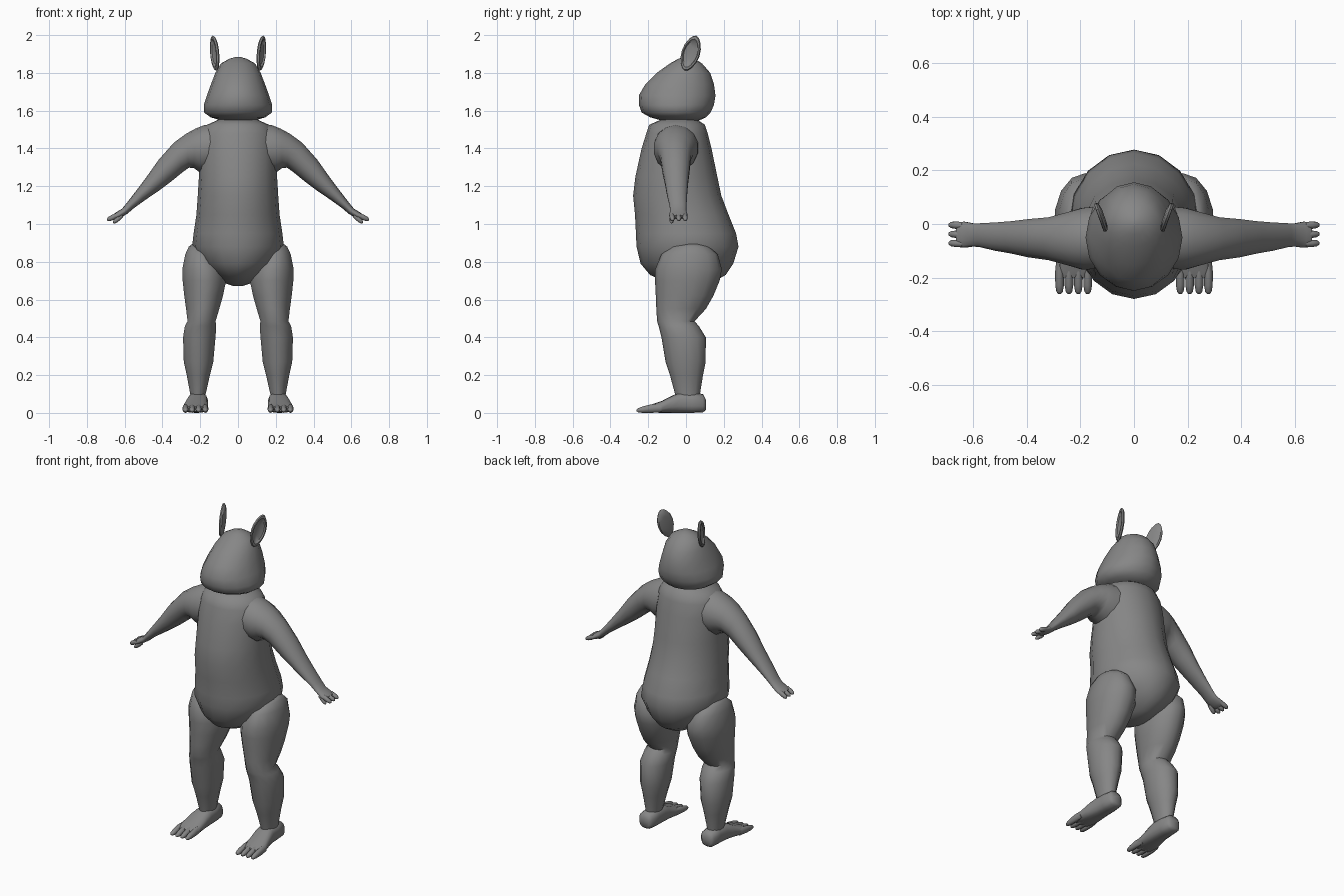
import bpy, bmesh, math
from mathutils import Vector

fur = bpy.data.materials.new("grey_fur")
fur.diffuse_color = (0.24, 0.24, 0.24, 1)


def finish(name, bm, angle, mirror):
    bmesh.ops.recalc_face_normals(bm, faces=bm.faces)
    me = bpy.data.meshes.new(name)
    bm.to_mesh(me)
    bm.free()
    me.materials.append(fur)
    for p in me.polygons:
        p.use_smooth = True
    me.set_sharp_from_angle(angle=math.radians(angle))
    ob = bpy.data.objects.new(name, me)
    bpy.context.collection.objects.link(ob)
    if mirror:
        m = ob.modifiers.new("both_sides", 'MIRROR')
        m.use_mirror_merge = False
    return ob


def loft(name, rings, sides=14, power=1.0, mirror=True, angle=60):
    """Skin of oval rings; each ring is (edge point, opposite point, half-depth vector)."""
    bm = bmesh.new()
    rows = []
    for p, q, v in rings:
        p, q, v = Vector(p), Vector(q), Vector(v)
        mid, u = (p + q) / 2, (p - q) / 2
        row = []
        for i in range(sides):
            a = 2 * math.pi * i / sides
            c, s = math.cos(a), math.sin(a)
            c = math.copysign(abs(c) ** power, c)
            s = math.copysign(abs(s) ** power, s)
            row.append(bm.verts.new(mid + u * c + v * s))
        rows.append(row)
    for a, b in zip(rows, rows[1:]):
        for i in range(sides):
            j = (i + 1) % sides
            bm.faces.new((a[i], a[j], b[j], b[i]))
    bm.faces.new(rows[0])
    bm.faces.new(rows[-1])
    return finish(name, bm, angle, mirror)


def upright(table):
    """Rows of z, front y, back y, centre x, half width."""
    return [((x, f, z), (x, b, z), (w, 0, 0)) for z, f, b, x, w in table]


# Head, wide at the cheeks
loft("head", upright([
    (1.548, -.13, .07, 0, .09), (1.565, -.19, .105, 0, .145),
    (1.59, -.235, .13, 0, .18), (1.63, -.249, .148, 0, .181),
    (1.68, -.25, .156, 0, .165), (1.74, -.215, .148, 0, .143),
    (1.80, -.155, .128, 0, .12), (1.85, -.085, .085, 0, .09),
    (1.875, -.04, .045, 0, .045), (1.885, -.01, .015, 0, .01)]),
    sides=16, mirror=False)

# Torso with the heavy lower belly and rump
loft("torso", upright([
    (.672, -.01, .06, 0, .025), (.685, -.09, .13, 0, .065),
    (.73, -.19, .21, 0, .125), (.79, -.24, .25, 0, .195),
    (.88, -.262, .278, 0, .243), (.95, -.265, .265, 0, .235),
    (1.05, -.27, .225, 0, .22), (1.15, -.28, .187, 0, .213),
    (1.25, -.268, .166, 0, .207), (1.40, -.235, .135, 0, .205),
    (1.48, -.21, .115, 0, .195), (1.525, -.195, .10, 0, .165),
    (1.545, -.15, .07, 0, .12), (1.56, -.12, .05, 0, .09)]),
    sides=16, mirror=False)

# Legs: full thigh, pinched knee, calf and ankle
loft("leg", upright([
    (.893, -.01, .07, .215, .03), (.88, -.075, .12, .207, .055),
    (.84, -.13, .168, .196, .085), (.76, -.163, .19, .182, .116),
    (.70, -.164, .178, .178, .118), (.62, -.16, .145, .182, .105),
    (.55, -.157, .105, .187, .09), (.485, -.153, .045, .193, .076),
    (.46, -.145, .068, .198, .085), (.40, -.13, .105, .205, .088),
    (.27, -.108, .104, .209, .08), (.20, -.085, .09, .21, .063),
    (.10, -.058, .074, .212, .042), (.06, -.05, .07, .212, .04)]))

# Feet: rows of y, top z, bottom z, centre x, half width
loft("foot", [((x, y, t), (x, y, b), (w, 0, 0)) for y, t, b, x, w in [
    (.105, .07, .015, .215, .03), (.09, .10, .003, .213, .046),
    (.03, .107, 0, .212, .051), (-.03, .107, 0, .213, .054),
    (-.07, .093, 0, .217, .059), (-.13, .062, 0, .223, .066),
    (-.175, .047, .002, .225, .067), (-.20, .035, .008, .225, .058)]],
    power=.75)
for n, x in enumerate((.173, .208, .243, .278)):
    loft(f"toe_{n + 1}", [((x, y, t), (x, y, b), (r, 0, 0)) for y, t, b, r in [
        (-.13, .05, .004, .012), (-.18, .046, 0, .017), (-.23, .034, 0, .016),
        (-.253, .025, .003, .012), (-.262, .016, .009, .005)]], sides=8)

# Arms: rows of top x, top z, bottom x, bottom z, centre y, half depth
loft("arm", [((a, y, b), (c, y, d), (0, h, 0)) for a, b, c, d, y, h in [
    (.10, 1.535, .13, 1.28, -.05, .12), (.18, 1.523, .205, 1.275, -.055, .118),
    (.225, 1.505, .235, 1.297, -.055, .107), (.275, 1.478, .26, 1.298, -.055, .096),
    (.34, 1.43, .29, 1.277, -.055, .082), (.42, 1.34, .36, 1.22, -.053, .073),
    (.48, 1.255, .425, 1.172, -.05, .062), (.54, 1.175, .49, 1.128, -.047, .054),
    (.59, 1.11, .55, 1.085, -.042, .046), (.615, 1.08, .585, 1.055, -.041, .044),
    (.645, 1.062, .625, 1.03, -.04, .05), (.665, 1.047, .652, 1.026, -.04, .046)]])


def digit(name, start, end, r):
    a, b = Vector(start), Vector(end)
    d = (b - a).normalized()
    up = d.cross(Vector((0, 1, 0))).normalized()
    side = up.cross(d)
    loft(name, [(a.lerp(b, t) + up * r * k, a.lerp(b, t) - up * r * k, side * r * k)
                for t, k in ((0, .9), (.4, 1), (.8, .85), (.95, .5), (1, .2))], sides=8)


for n, y in enumerate((-.074, -.04, -.006)):
    digit(f"finger_{n + 1}", (.64, y, 1.046), (.693, y + .003, 1.021), .014)
digit("thumb", (.615, -.07, 1.045), (.66, -.078, 1.006), .013)

# Ears: leaf outline with a thin rim and a dished outer face
along = Vector((.022, .062, .185))
out = Vector((.93, -.33, 0))
out = (out - along * out.dot(along) / along.length_squared).normalized()
wide = out.cross(along).normalized()
base = Vector((.112, -.006, 1.812))
bm = bmesh.new()
N = 16
layers = []
for scale, push in ((.55, -.013), (.9, -.008), (1, 0), (.95, .008), (.8, .009), (.72, .001), (.35, -.005)):
    ring = []
    for i in range(N):
        a = 2 * math.pi * i / N
        v = .5 - .5 * math.cos(a) * scale
        w = .047 * math.sin(a) * scale * (1 - .22 * math.cos(2 * a) * .5)
        ring.append(bm.verts.new(base + along * v + wide * w + out * push))
    layers.append(ring)
for a, b in zip(layers, layers[1:]):
    for i in range(N):
        j = (i + 1) % N
        bm.faces.new((a[i], a[j], b[j], b[i]))
bm.faces.new(layers[0])
bm.faces.new(layers[-1])
finish("ear", bm, 40, True)
